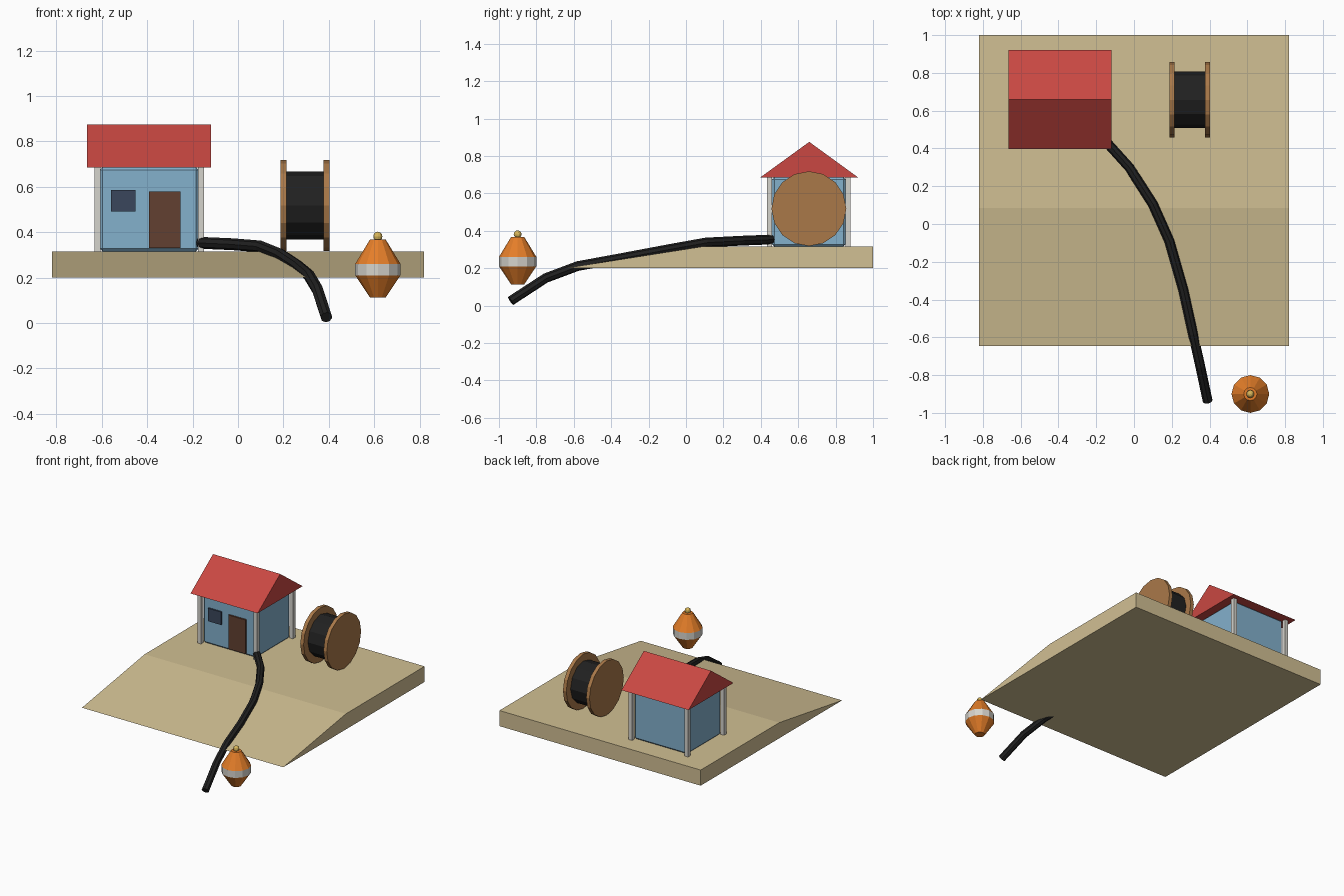
import bpy, bmesh, math
from mathutils import Matrix

if "Cube" in bpy.data.objects:
    bpy.data.objects.remove(bpy.data.objects["Cube"])


def mat(name, r, g, b):
    m = bpy.data.materials.new(name)
    m.diffuse_color = (*[(c / 255) ** 2.2 for c in (r, g, b)], 1)
    m.use_nodes = True
    m.node_tree.nodes["Principled BSDF"].inputs["Base Color"].default_value = m.diffuse_color
    return m


SAND = mat("sand", 208, 190, 146)
BLUE = mat("blue_paint", 130, 175, 203)
RED = mat("red_tile", 200, 73, 68)
WHITE = mat("pale_grey", 212, 210, 203)
DOOR = mat("dark_wood", 98, 66, 52)
GLASS = mat("dark_glass", 60, 72, 92)
WOOD = mat("reel_wood", 168, 120, 74)
BLACK = mat("black_rubber", 38, 38, 38)
ORANGE = mat("orange", 228, 125, 45)
BRASS = mat("lamp_yellow", 215, 180, 90)


def finish(name, bm, material):
    bmesh.ops.recalc_face_normals(bm, faces=bm.faces)
    me = bpy.data.meshes.new(name)
    bm.to_mesh(me)
    bm.free()
    me.materials.append(material)
    ob = bpy.data.objects.new(name, me)
    bpy.context.collection.objects.link(ob)
    return ob


def box(name, x, y, z, material, bevel=0):
    bm = bmesh.new()
    bmesh.ops.create_cube(bm, size=1)
    for v in bm.verts:
        v.co = [(a + b) / 2 + c * (b - a) for c, (a, b) in zip(v.co, (x, y, z))]
    if bevel:
        bmesh.ops.bevel(bm, geom=bm.edges[:], offset=bevel, segments=1, affect='EDGES')
    return finish(name, bm, material)


def prism_x(name, profile, x0, x1, material):
    """Extrude a y-z profile along x."""
    bm = bmesh.new()
    f = bm.faces.new([bm.verts.new((x0, y, z)) for y, z in profile])
    ext = bmesh.ops.extrude_face_region(bm, geom=[f])["geom"]
    bmesh.ops.translate(bm, vec=(x1 - x0, 0, 0),
                        verts=[g for g in ext if isinstance(g, bmesh.types.BMVert)])
    return finish(name, bm, material)


def disc_x(name, x0, x1, y, z, r, sides, material):
    """Round part with its axis along x."""
    pts = [(y + r * math.cos(2 * math.pi * i / sides),
            z + r * math.sin(2 * math.pi * i / sides)) for i in range(sides)]
    return prism_x(name, pts, x0, x1, material)


def frustum(name, x, y, z0, z1, r0, r1, sides, material):
    bm = bmesh.new()
    bmesh.ops.create_cone(bm, cap_ends=True, segments=sides, radius1=r0, radius2=r1,
                          depth=z1 - z0, matrix=Matrix.Translation((x, y, (z0 + z1) / 2)))
    return finish(name, bm, material)


# Beach: flat shelf with a sloping front
prism_x("beach", [(1, 0.2), (1, 0.315), (0.085, 0.315), (-0.645, 0.2)], -0.82, 0.82, SAND)

# Hut
box("hut_walls", (-0.608, -0.173), (0.46, 0.853), (0.315, 0.687), BLUE, 0.012)
prism_x("hut_roof", [(0.397, 0.685), (0.92, 0.685), (0.659, 0.875)], -0.665, -0.118, RED)
box("hut_door", (-0.393, -0.253), (0.448, 0.47), (0.33, 0.58), DOOR)
box("hut_window", (-0.56, -0.452), (0.448, 0.47), (0.49, 0.585), GLASS)
for i, x in enumerate((-0.619, -0.163)):
    for j, y in enumerate((0.447, 0.866)):
        box(f"corner_post_{i}{j}", (x - 0.014, x + 0.014), (y - 0.014, y + 0.014),
            (0.315, 0.687), WHITE)

# Cable reel
disc_x("reel_drum", 0.21, 0.38, 0.657, 0.518, 0.15, 12, BLACK)
for n, x in (("left", 0.187), ("right", 0.376)):
    disc_x(f"reel_flange_{n}", x, x + 0.027, 0.657, 0.518, 0.2, 16, WOOD)

# Cable running down the beach
path = [(-0.165, 0.455, 0.353), (-0.025, 0.3, 0.347), (0.1, 0.105, 0.337),
        (0.187, -0.09, 0.302), (0.26, -0.345, 0.254), (0.312, -0.58, 0.211),
        (0.35, -0.75, 0.147), (0.39, -0.937, 0.025)]
cu = bpy.data.curves.new("cable", 'CURVE')
cu.dimensions = '3D'
cu.bevel_depth = 0.026
cu.bevel_resolution = 2
cu.use_fill_caps = True
sp = cu.splines.new('POLY')
sp.use_smooth = False
sp.points.add(len(path) - 1)
for p, co in zip(sp.points, path):
    p.co = (*co, 1)
cu.materials.append(BLACK)
cable = bpy.data.objects.new("cable", cu)
bpy.context.collection.objects.link(cable)
bpy.context.view_layer.objects.active = cable
cable.select_set(True)
bpy.ops.object.convert(target='MESH')

# Buoy
BX, BY = 0.616, -0.9
frustum("buoy_lower_cone", BX, BY, 0.113, 0.21, 0.035, 0.1, 12, ORANGE)
frustum("buoy_band", BX, BY, 0.21, 0.26, 0.1, 0.1, 12, WHITE)
frustum("buoy_upper_cone", BX, BY, 0.26, 0.367, 0.1, 0.035, 12, ORANGE)
bm = bmesh.new()
bmesh.ops.create_uvsphere(bm, u_segments=10, v_segments=6, radius=0.021,
                          matrix=Matrix.Translation((BX, BY, 0.381)))
finish("buoy_lamp", bm, BRASS)
